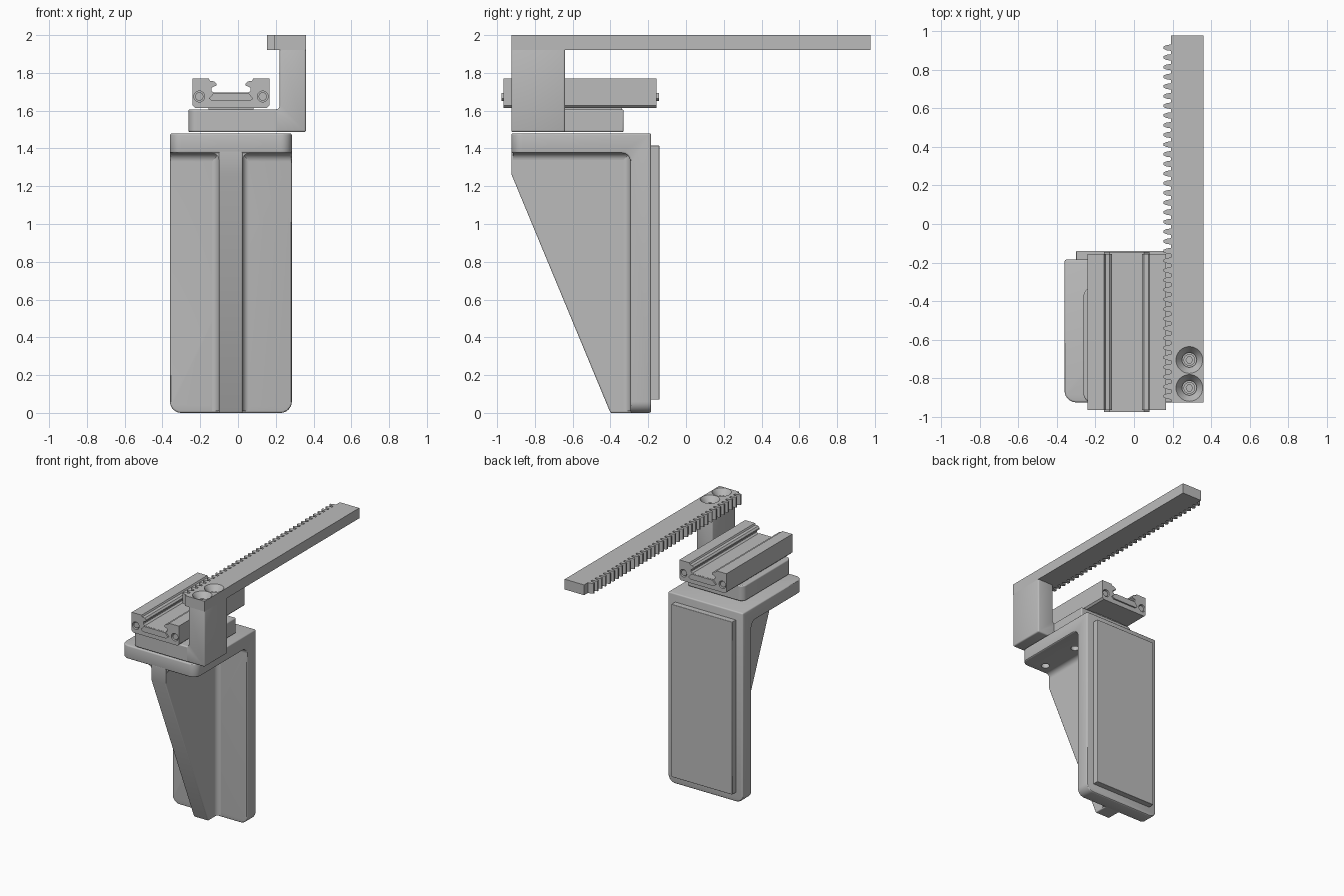
import bpy, bmesh, math
from mathutils import Vector

old = bpy.data.objects.get("Cube")
if old:
    bpy.data.objects.remove(old, do_unlink=True)

grey = bpy.data.materials.new("plain grey")
grey.use_nodes = True
grey.diffuse_color = (0.5, 0.5, 0.5, 1)
grey.node_tree.nodes["Principled BSDF"].inputs["Base Color"].default_value = (0.5, 0.5, 0.5, 1)


def place(axis, a, b, t):
    """Profile point (a, b) at depth t along an axis."""
    return {"x": (t, a, b), "y": (a, t, b), "z": (a, b, t)}[axis]


def prism(name, axis, profile, lo, hi, bevel=0, corners=None, radius=0.06):
    """Extrude a profile; optionally round chosen corner edges, then soften all."""
    bm = bmesh.new()
    face = bm.faces.new([bm.verts.new(place(axis, a, b, lo)) for a, b in profile])
    new = bmesh.ops.extrude_face_region(bm, geom=[face])["geom"]
    shift = Vector(place(axis, 0, 0, hi - lo))
    bmesh.ops.translate(bm, vec=shift, verts=[v for v in new if isinstance(v, bmesh.types.BMVert)])
    if corners:
        edges = [e for e in bm.edges if corners(*[v.co for v in e.verts])]
        bmesh.ops.bevel(bm, geom=edges, offset=radius, segments=8, profile=0.5, affect='EDGES')
    bmesh.ops.recalc_face_normals(bm, faces=bm.faces)
    mesh = bpy.data.meshes.new(name)
    bm.to_mesh(mesh)
    bm.free()
    mesh.materials.append(grey)
    obj = bpy.data.objects.new(name, mesh)
    bpy.context.collection.objects.link(obj)
    if bevel:
        mod = obj.modifiers.new("soft_edges", 'BEVEL')
        mod.width, mod.segments = bevel, 3
        mod.limit_method, mod.angle_limit = 'ANGLE', math.radians(40)
    return obj


def box(name, x0, x1, y0, y1, z0, z1, bevel=0, **kw):
    return prism(name, "z", [(x0, y0), (x1, y0), (x1, y1), (x0, y1)], z0, z1, bevel, **kw)


def arc(a, b, r, start, end, n=8):
    return [(a + r * math.cos(math.radians(start + (end - start) * i / n)),
             b + r * math.sin(math.radians(start + (end - start) * i / n))) for i in range(n + 1)]


def circle(a, b, r, n=32):
    return arc(a, b, r, 0, 360, n)[:-1]


def cut(target, cutters):
    """Subtract the cutters for good and remove them."""
    for c in cutters:
        c.hide_render = True
        mod = target.modifiers.new("cut", 'BOOLEAN')
        mod.operation, mod.object, mod.solver = 'DIFFERENCE', c, 'EXACT'
    bpy.context.view_layer.update()
    done = bpy.data.meshes.new_from_object(
        target.evaluated_get(bpy.context.evaluated_depsgraph_get()))
    target.modifiers.clear()
    target.data = done
    for c in cutters:
        bpy.data.objects.remove(c, do_unlink=True)


def vertical_edge(p, q):
    return abs(p.z - q.z) > 0.01


# Angle bracket: shelf and back plate with an inner fillet
L, R, FRONT, BACK = -0.36, 0.285, -0.925, -0.185
FACE, SHELF, MID = -0.295, 1.375, -0.0385


def bracket_corner(p, q):
    shelf = max(p.y, q.y) < FRONT + 0.001 and abs(p.z - q.z) > 0.01
    foot = max(p.z, q.z) < 0.001 and abs(p.y - q.y) > 0.01
    return shelf or foot


profile = [(BACK, 0), (BACK, 1.48), (FRONT, 1.48), (FRONT, SHELF)]
profile += arc(FACE - 0.045, SHELF - 0.045, 0.045, 90, 0) + [(FACE, 0)]
bracket = prism("bracket", "x", profile, L, R, 0.01, bracket_corner)
cut(bracket, [prism("hole_cutter", "z", circle(x, y, 0.03), 1.3, 1.44)
              for x in (MID - 0.165, MID + 0.165) for y in (-0.84, -0.51)])

# Central triangular rib with fillets into shelf and back plate
HALF = 0.063
prism("rib", "x", [(-0.4, 0), (-0.25, 0), (-0.25, 1.4), (-0.915, 1.4), (FRONT, 1.39),
                   (FRONT, 1.265)], MID - HALF, MID + HALF, 0.012)
F = 0.037
for side, s in (("right", -1), ("left", 1)):
    x = MID + s * HALF
    ring = arc(F, F, F, 180, 270)
    prism(side + "_rib_top_fillet", "y",
          [(x + s * a, SHELF - b) for a, b in ring] + [(x, SHELF + 0.005), (x - s * 0.01, SHELF)],
          FRONT + 0.01, FACE)
    prism(side + "_rib_back_fillet", "z",
          [(x + s * a, FACE - b) for a, b in ring] + [(x, FACE + 0.005), (x - s * 0.01, FACE)],
          0.01, SHELF)

# Backing pad
box("back_pad", -0.3, 0.225, BACK - 0.005, -0.14, 0.07, 1.415, 0.004)

# Carriage base and the upright column, with a small inner fillet
box("carriage_base", -0.262, 0.215, FRONT, -0.33, 1.487, 1.607, 0.008,
    corners=lambda p, q: vertical_edge(p, q) and p.x < 0, radius=0.045)
profile = [(0.1, 1.487), (0.36, 1.487), (0.36, 1.93), (0.22, 1.93)]
profile += arc(0.2, 1.627, 0.02, 0, -90) + [(0.1, 1.607)]
column = prism("column", "y", profile, FRONT, -0.64, 0.01)

# Toothed rack
ROOT, TIP, PITCH = 0.193, 0.153, 0.0502
profile = [(ROOT, 0.978), (0.36, 0.978), (0.36, FRONT), (ROOT, FRONT)]
for i in range(37):
    y = -0.893 + i * PITCH
    profile += [(ROOT, y - 0.017), (TIP + 0.015, y - 0.013), (TIP, y - 0.006),
                (TIP, y + 0.006), (TIP + 0.015, y + 0.013), (ROOT, y + 0.017)]
rack = prism("rack", "z", profile, 1.92, 2.0)


# Countersunk screw seats through the rack into the column
def cone_cutter(x, y):
    obj = prism("sink_cutter", "z", circle(x, y, 0.07), 1.955, 2.001)
    for v in obj.data.vertices:
        if v.co.z < 1.97:
            v.co.x, v.co.y = x + (v.co.x - x) * 0.55, y + (v.co.y - y) * 0.55
    return obj


seats = [(0.287, -0.705), (0.287, -0.85)]
cut(rack, [cone_cutter(x, y) for x, y in seats])
cut(rack, [prism("bore_cutter", "z", circle(x, y, 0.036), 1.93, 1.97) for x, y in seats])
cut(column, [prism("bore_cutter", "z", circle(x, y, 0.036), 1.9, 1.95) for x, y in seats])
for i, (x, y) in enumerate(seats):
    screw = prism(f"rack_screw_{i + 1}", "z", circle(x, y, 0.03), 1.89, 1.945)
    cut(screw, [prism("socket_cutter", "z", circle(x, y, 0.017, 6), 1.92, 1.96)])

# Sliding carriage with an undercut channel, mirrored about its centre
CX = -0.037
half = [(0.19, 1.615), (0.203, 1.628), (0.203, 1.77), (0.118, 1.77), (0.112, 1.758),
        (0.09, 1.755), (0.078, 1.743), (0.078, 1.733), (0.103, 1.722), (0.103, 1.705),
        (0.09, 1.695)]
profile = [(CX + a, z) for a, z in half] + [(CX - a, z) for a, z in reversed(half)]
carriage = prism("carriage", "y", profile, -0.965, -0.155)
ends = [(-0.965, 1, "front"), (-0.155, -1, "back")]
bolts = [(CX + s * 0.168, y, d, n, m) for y, d, n in ends for s, m in ((-1, "right"), (1, "left"))]
cut(carriage, [prism("bolt_cutter", "y", circle(x, 1.675, 0.029), y - 0.03, y + 0.03)
               for x, y, d, n, m in bolts])
for x, y, d, n, m in bolts:
    prism(f"{n}_{m}_bolt", "y", circle(x, 1.675, 0.022, 24), *sorted((y + d * 0.008, y + d * 0.035)))

# End plates and the narrow slide under the carriage
for y, d, n in ends:
    prism(n + "_end_plate", "y",
          [(CX - 0.1, 1.65), (CX + 0.1, 1.65), (CX + 0.118, 1.665), (CX + 0.09, 1.694),
           (CX - 0.09, 1.694), (CX - 0.118, 1.665)], *sorted((y - d * 0.011, y + d * 0.01)))
box("slide", CX - 0.12, CX + 0.12, -0.92, -0.34, 1.6, 1.63)

# Smooth rounded surfaces, keep hard edges
for obj in bpy.context.scene.objects:
    obj.select_set(obj.type == 'MESH')
    if obj.type == 'MESH':
        bpy.context.view_layer.objects.active = obj
bpy.ops.object.shade_smooth_by_angle(angle=math.radians(30))
